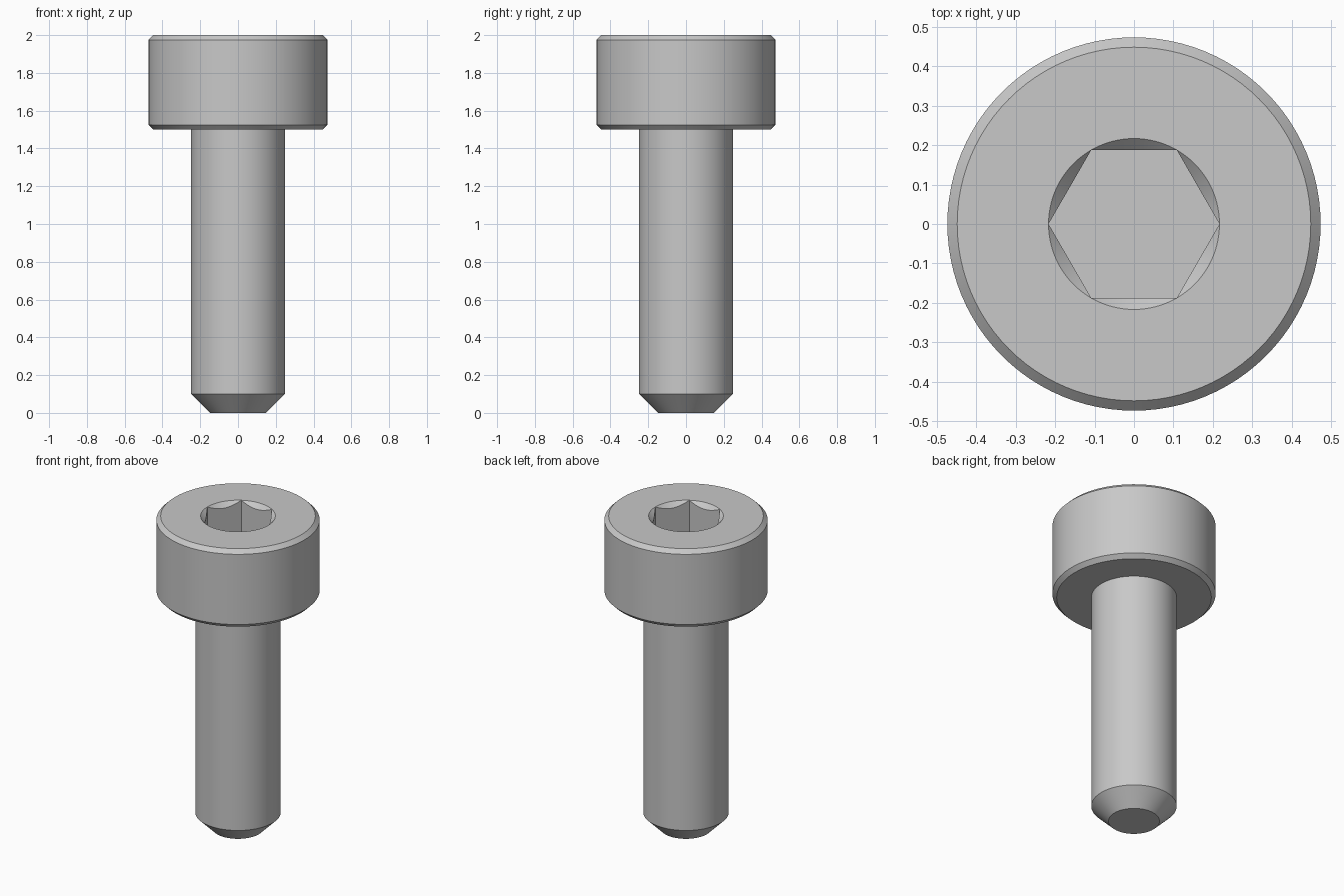
import bpy, bmesh, math

SEGMENTS = 96          # divisible by six, so hexagon corners fall on vertices
APOTHEM = 0.188
CORNER = APOTHEM / math.cos(math.pi / 6)
TOP = 2.0
SOCKET_FLOOR = 1.75

if "Cube" in bpy.data.objects:
    bpy.data.objects.remove(bpy.data.objects["Cube"], do_unlink=True)

steel = bpy.data.materials.new("grey_steel")
steel.use_nodes = True
colour = (0.58, 0.58, 0.58, 1.0)
steel.diffuse_color = colour
steel.node_tree.nodes["Principled BSDF"].inputs["Base Color"].default_value = colour


def hex_radius(a):
    """Distance from the axis to the hexagon wall, corners on the x axis."""
    step = math.pi / 3
    return APOTHEM / math.cos(a % step - step / 2)


def circle(radius, z):
    return lambda a: (radius, z)


def add_ring(bm, section):
    ring = []
    for i in range(SEGMENTS):
        a = math.tau * i / SEGMENTS
        r, z = section(a)
        ring.append(bm.verts.new((r * math.cos(a), r * math.sin(a), z)))
    return ring


# Outer profile from the tip up, then down into the socket
sections = [circle(r, z) for r, z in (
    (0.148, 0.0), (0.248, 0.1), (0.248, 1.5),              # tip and shank
    (0.449, 1.5), (0.474, 1.525), (0.474, 1.975), (0.449, TOP),  # head
    (CORNER, TOP))]                                        # socket rim
sections += [
    lambda a: (hex_radius(a), TOP - (CORNER - hex_radius(a))),  # conical lead-in
    lambda a: (hex_radius(a), SOCKET_FLOOR)]               # hexagon walls

bm = bmesh.new()
rings = [add_ring(bm, s) for s in sections]
for low, high in zip(rings, rings[1:]):
    for i in range(SEGMENTS):
        j = (i + 1) % SEGMENTS
        bm.faces.new((low[i], low[j], high[j], high[i]))
bm.faces.new(list(reversed(rings[0])))   # tip face
bm.faces.new(rings[-1])                  # socket floor
bmesh.ops.remove_doubles(bm, verts=bm.verts[:], dist=0.00001)
bmesh.ops.recalc_face_normals(bm, faces=bm.faces[:])

mesh = bpy.data.meshes.new("socket_head_screw")
bm.to_mesh(mesh)
bm.free()
mesh.materials.append(steel)
screw = bpy.data.objects.new("socket_head_screw", mesh)
bpy.context.collection.objects.link(screw)

# Smooth round walls, crisp chamfers and hexagon corners
for ob in bpy.context.selected_objects:
    ob.select_set(False)
screw.select_set(True)
bpy.context.view_layer.objects.active = screw
bpy.ops.object.shade_smooth_by_angle(angle=math.radians(30))
